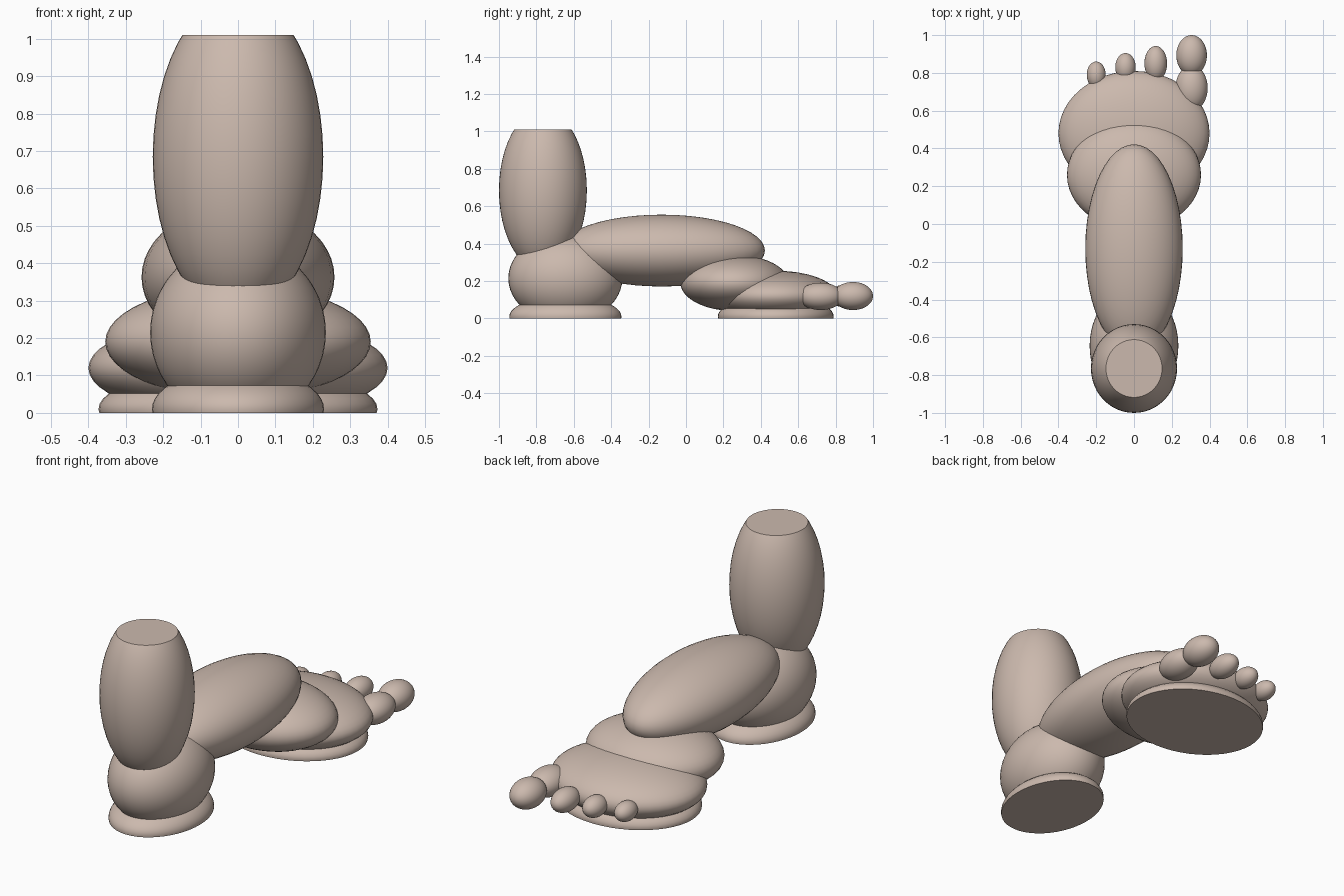
import bpy
import bmesh
from mathutils import Matrix, Vector

if "Cube" in bpy.data.objects:
    bpy.data.objects.remove(bpy.data.objects["Cube"], do_unlink=True)

# Single skin-like clay colour
clay = bpy.data.materials.new("warm_beige")
clay.use_nodes = True
clay.diffuse_color = (0.60, 0.485, 0.42, 1)
clay.node_tree.nodes["Principled BSDF"].inputs["Base Color"].default_value = clay.diffuse_color


def slice_flat(bm, z, keep_above):
    """Cut the shape at height z and cap it with a flat face."""
    cut = bmesh.ops.bisect_plane(
        bm, geom=bm.verts[:] + bm.edges[:] + bm.faces[:],
        plane_co=Vector((0, 0, z)), plane_no=Vector((0, 0, 1)),
        clear_inner=keep_above, clear_outer=not keep_above)
    rim = [e for e in cut["geom_cut"] if isinstance(e, bmesh.types.BMEdge)]
    bmesh.ops.contextual_create(bm, geom=rim)


def ellipsoid(name, centre, radii, floor=None, ceiling=None):
    bm = bmesh.new()
    place = Matrix.Translation(centre) @ Matrix.Diagonal((*radii, 1))
    bmesh.ops.create_uvsphere(bm, u_segments=48, v_segments=24, radius=1, matrix=place)
    if floor is not None:
        slice_flat(bm, floor, True)
    if ceiling is not None:
        slice_flat(bm, ceiling, False)
    bmesh.ops.recalc_face_normals(bm, faces=bm.faces[:])
    mesh = bpy.data.meshes.new(name)
    bm.to_mesh(mesh)
    bm.free()
    mesh.materials.append(clay)
    part = bpy.data.objects.new(name, mesh)
    bpy.context.collection.objects.link(part)
    bpy.ops.object.select_all(action="DESELECT")
    part.select_set(True)
    bpy.context.view_layer.objects.active = part
    bpy.ops.object.shade_smooth_by_angle(angle=0.7)
    return part


# Lower leg, cut flat at the top
ellipsoid("lower_leg", (0, -0.765, 0.685), (0.228, 0.235, 0.43), ceiling=1.01)

# Heel and its flat pad
ellipsoid("heel", (0, -0.645, 0.215), (0.235, 0.305, 0.24), floor=0.005)
ellipsoid("heel_pad", (0, -0.645, 0.01), (0.23, 0.3, 0.11), floor=0)

# Arch and midfoot
ellipsoid("arch", (0, -0.13, 0.363), (0.258, 0.552, 0.192))
ellipsoid("midfoot", (0, 0.26, 0.19), (0.355, 0.29, 0.15))

# Ball of the foot and its flat pad
ellipsoid("ball", (0, 0.48, 0.12), (0.4, 0.33, 0.135), floor=0.005)
ellipsoid("ball_pad", (0, 0.48, 0.01), (0.373, 0.31, 0.11), floor=0)

# Big toe in two joints, then the small toes
ellipsoid("big_toe_base", (0.305, 0.72, 0.118), (0.085, 0.12, 0.073))
ellipsoid("big_toe_tip", (0.305, 0.893, 0.12), (0.081, 0.107, 0.075))
for name, x, y, width, length in (
        ("second_toe", 0.115, 0.85, 0.06, 0.092),
        ("third_toe", -0.045, 0.83, 0.054, 0.075),
        ("fourth_toe", -0.2, 0.79, 0.05, 0.07)):
    ellipsoid(name, (x, y, 0.12), (width, length, width))
